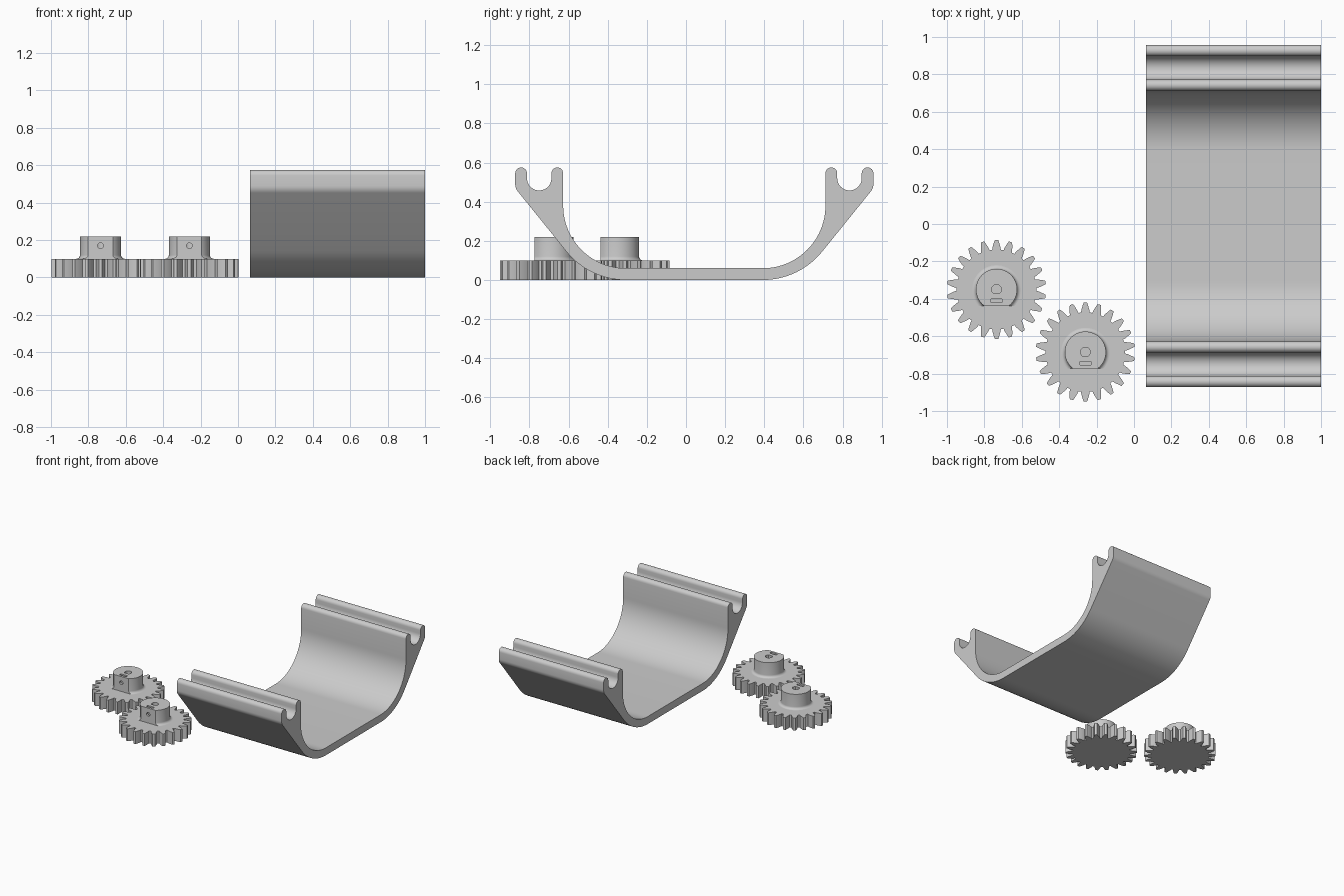
import bpy, bmesh, math
from mathutils import Matrix

if "Cube" in bpy.data.objects:
    bpy.data.objects.remove(bpy.data.objects["Cube"])

grey = bpy.data.materials.new("plain grey")
grey.diffuse_color = (0.6, 0.6, 0.6, 1)
grey.use_nodes = True
grey.node_tree.nodes["Principled BSDF"].inputs["Base Color"].default_value = grey.diffuse_color


def arc(cx, cy, r, a0, a1, n):
    """Points on an arc, angles in degrees."""
    return [(cx + r * math.cos(math.radians(a0 + (a1 - a0) * i / n)),
             cy + r * math.sin(math.radians(a0 + (a1 - a0) * i / n)))
            for i in range(n + 1)]


def prism(name, pts, depth, matrix=Matrix()):
    """Extrude a closed outline along local z, then place it."""
    bm = bmesh.new()
    face = bm.faces.new([bm.verts.new((x, y, 0)) for x, y in pts])
    new = bmesh.ops.extrude_face_region(bm, geom=[face])["geom"]
    bmesh.ops.translate(bm, vec=(0, 0, depth),
                        verts=[v for v in new if isinstance(v, bmesh.types.BMVert)])
    bmesh.ops.recalc_face_normals(bm, faces=bm.faces)
    bm.transform(matrix)
    return finish(name, bm)


def finish(name, bm):
    mesh = bpy.data.meshes.new(name)
    bm.to_mesh(mesh)
    bm.free()
    mesh.materials.append(grey)
    ob = bpy.data.objects.new(name, mesh)
    bpy.context.collection.objects.link(ob)
    return ob


def select(ob):
    bpy.ops.object.select_all(action='DESELECT')
    ob.select_set(True)
    bpy.context.view_layer.objects.active = ob


def cut(ob, cutter):
    mod = ob.modifiers.new("cut", 'BOOLEAN')
    mod.operation, mod.solver, mod.object = 'DIFFERENCE', 'EXACT', cutter
    select(ob)
    bpy.ops.object.modifier_apply(modifier=mod.name)
    bpy.data.objects.remove(cutter, do_unlink=True)


def smooth(ob, degrees=30):
    select(ob)
    bpy.ops.object.shade_smooth_by_angle(angle=math.radians(degrees))


# Cradle: one half of the section, from the middle of the inner floor to the outer floor
half = arc(0.35, 0.38, 0.32, -90, 0, 24)              # inner bend
half += arc(0.70, 0.545, 0.03, 180, 0, 12)            # inner lip
half += arc(0.7925, 0.52, 0.0625, 180, 360, 20)       # rod groove
half += arc(0.885, 0.545, 0.03, 180, 0, 12)           # outer lip
half += arc(0.855, 0.49, 0.06, 0, -39, 6)             # shoulder
half += arc(0.35, 0.39, 0.39, -39, -90, 16)           # outer bend
outline = half + [(-u, z) for u, z in reversed(half)]
# local x -> world y, local y -> world z, local z -> world x
place = Matrix(((0, 0, 1, 0.065), (1, 0, 0, 0.0425), (0, 1, 0, 0), (0, 0, 0, 1)))
smooth(prism("cradle", outline, 0.935, place))

# Gear wheel with tapered teeth
TEETH = 22
flank = [(0.213, 6.2), (0.225, 5.5), (0.241, 4.1), (0.255, 2.9), (0.265, 1.9)]
teeth = []
for k in range(TEETH):
    mid = 90 - k * 360 / TEETH
    for r, a in flank + [(r, -a) for r, a in reversed(flank)]:
        t = math.radians(mid + a)
        teeth.append((r * math.cos(t), r * math.sin(t)))
wheel = prism("gear_wheel", teeth, 0.10)
smooth(wheel, 25)

# Hub: turned profile with a small fillet at the foot
profile = [(0, 0.10)] + arc(0.13, 0.12, 0.02, 270, 180, 6) + [(0.11, 0.22), (0, 0.22)]
bm = bmesh.new()
verts = [bm.verts.new((r, 0, z)) for r, z in profile]
edges = [bm.edges.new(p) for p in zip(verts, verts[1:])]
bmesh.ops.spin(bm, geom=verts + edges, cent=(0, 0, 0), axis=(0, 0, 1),
               angle=math.tau, steps=64)
bmesh.ops.remove_doubles(bm, verts=bm.verts, dist=1e-5)
bmesh.ops.recalc_face_normals(bm, faces=bm.faces)
hub = finish("hub", bm)


def rect(x0, x1, y0, y1):
    return [(x0, y0), (x1, y0), (x1, y1), (x0, y1)]


low = Matrix.Translation((0, 0, 0.05))
cut(hub, prism("flat_cutter", rect(-0.3, 0.3, -0.3, -0.088), 0.3, low))
cut(hub, prism("bore_cutter", arc(0, 0, 0.026, -50, 230, 24), 0.3, low))
cut(hub, prism("nut_slot_cutter", rect(-0.03, 0.03, -0.07, -0.05), 0.1,
               Matrix.Translation((0, 0, 0.14))))
screw = Matrix.Translation((0, 0, 0.17)) @ Matrix.Rotation(math.pi / 2, 4, 'X')
cut(hub, prism("screw_cutter", arc(0, 0, 0.015, 0, 345, 23), 0.2, screw))
smooth(hub)

# Two identical gears
for part in (wheel, hub):
    twin = part.copy()
    twin.name = "second_" + part.name
    bpy.context.collection.objects.link(twin)
    part.location = (-0.735, -0.35, 0)
    twin.location = (-0.26, -0.685, 0)
